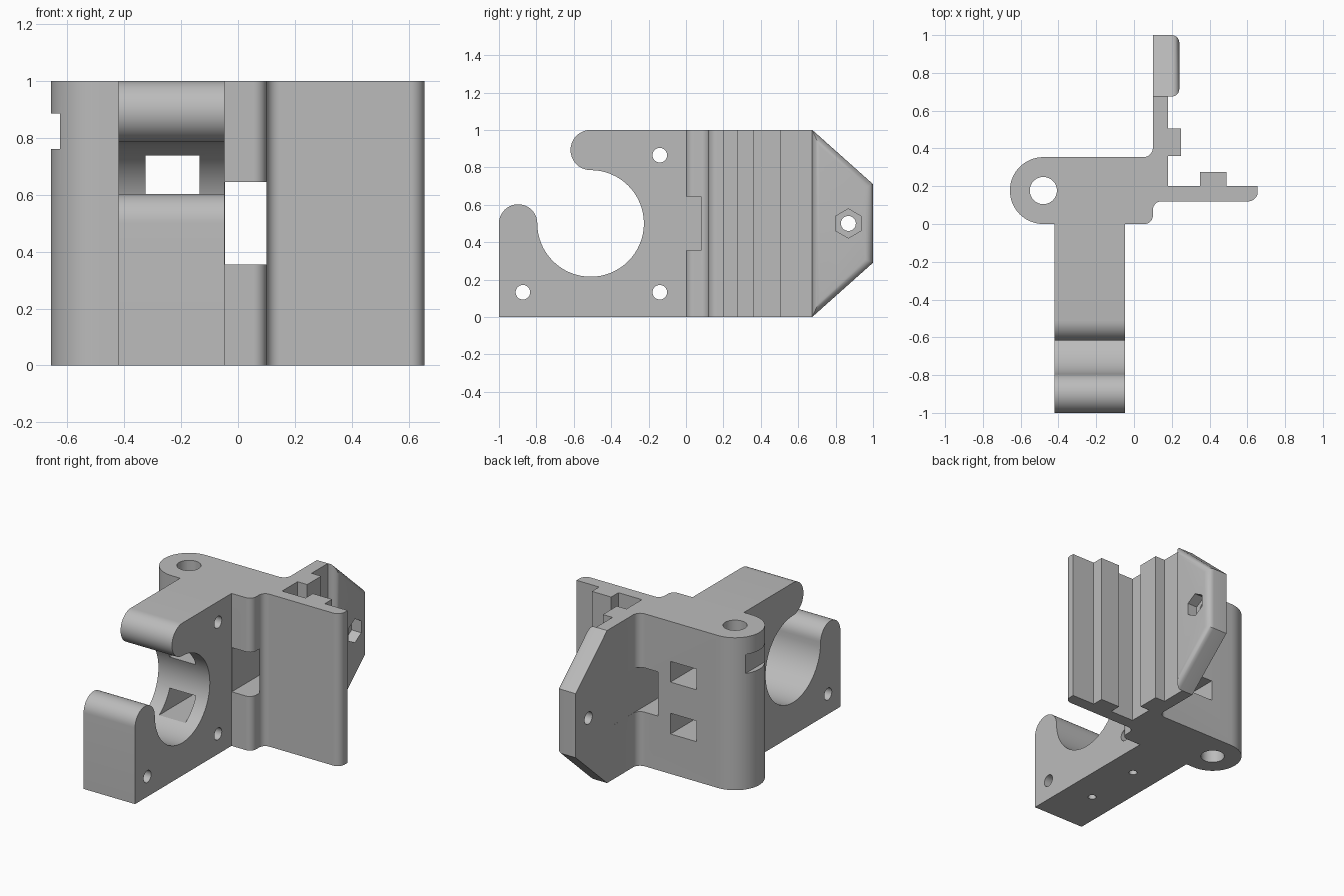
import bpy, bmesh
from math import sin, cos, radians

cube = bpy.data.objects.get("Cube")
if cube:
    bpy.data.objects.remove(cube, do_unlink=True)

grey = bpy.data.materials.new("plain grey")
grey.use_nodes = True
colour = (0.5, 0.5, 0.5, 1)
grey.diffuse_color = colour
grey.node_tree.nodes["Principled BSDF"].inputs["Base Color"].default_value = colour


def arc(cu, cv, r, start, end, n=12):
    """Points on an arc, angles in degrees."""
    angles = [radians(start + (end - start) * i / n) for i in range(n + 1)]
    return [(cu + r * cos(a), cv + r * sin(a)) for a in angles]


def prism(name, points, axis, low, high, bevel=0):
    """Extrude a closed profile along x, y or z; bevel rounds the high face."""
    place = {"x": lambda u, v, w: (w, u, v),
             "y": lambda u, v, w: (u, w, v),
             "z": lambda u, v, w: (u, v, w)}[axis]
    bm = bmesh.new()
    ends = [[bm.verts.new(place(u, v, w)) for u, v in points] for w in (low, high)]
    bm.faces.new(ends[0])
    cap = bm.faces.new(ends[1])
    n = len(points)
    for i in range(n):
        j = (i + 1) % n
        bm.faces.new((ends[0][i], ends[0][j], ends[1][j], ends[1][i]))
    bmesh.ops.recalc_face_normals(bm, faces=bm.faces)
    if bevel:
        bmesh.ops.bevel(bm, geom=list(cap.edges), offset=bevel, segments=6,
                        profile=0.5, affect="EDGES")
    mesh = bpy.data.meshes.new(name)
    bm.to_mesh(mesh)
    bm.free()
    mesh.materials.append(grey)
    obj = bpy.data.objects.new(name, mesh)
    bpy.context.collection.objects.link(obj)
    return obj


def rect(u0, u1, v0, v1):
    return [(u0, v0), (u1, v0), (u1, v1), (u0, v1)]


def circle(u, v, r, n=32):
    return arc(u, v, r, 0, 360, n)[:-1]


def cut(obj, points, axis, low, high):
    """Subtract a prism from a part."""
    cutter = prism("cutter", points, axis, low, high)
    cutter.hide_render = True
    mod = obj.modifiers.new("cut", "BOOLEAN")
    mod.operation = "DIFFERENCE"
    mod.solver = "EXACT"
    mod.object = cutter
    bpy.context.view_layer.objects.active = obj
    bpy.ops.object.modifier_apply(modifier=mod.name)
    bpy.data.objects.remove(cutter, do_unlink=True)


# Body: rounded hinge end, front plate, back plate and their ribs
plan = (
    arc(-0.48, 0.177, 0.177, 90, 270, 32)
    + arc(0.055, 0.045, 0.045, -90, 0)
    + arc(0.145, 0.075, 0.045, 180, 90)
    + arc(0.605, 0.17, 0.05, -90, 0)
    + [(0.655, 0.2), (0.49, 0.2), (0.49, 0.275), (0.35, 0.275), (0.35, 0.2),
       (0.18, 0.2), (0.18, 0.36), (0.25, 0.36), (0.25, 0.505), (0.18, 0.505),
       (0.18, 0.675), (0.1, 0.675)]
    + arc(0.05, 0.404, 0.05, 0, -90)
)
body = prism("body", plan, "z", 0, 1)
cut(body, circle(-0.48, 0.177, 0.072), "z", -0.1, 1.1)        # hinge hole
cut(body, rect(-0.045, 0.1005, 0.355, 0.645), "y", -0.1, 0.6)  # belt window
cut(body, rect(-0.8, -0.625, 0.76, 0.885), "y", -0.1, 0.5)     # side notch

# Arm with an open round cradle
side = (
    [(-1, 0), (0, 0), (0, 1)]
    + arc(-0.51, 0.8925, 0.1075, 90, 270, 20)
    + arc(-0.51, 0.5, 0.285, 90, -180, 48)[1:]
    + arc(-0.8975, 0.5, 0.1025, 0, 180, 20)[1:]
)
arm = prism("cradle_arm", side, "x", -0.42, -0.047)
for y, z in ((-0.14, 0.865), (-0.14, 0.132), (-0.872, 0.132)):
    cut(arm, circle(y, z, 0.039), "x", -0.6, 0.1)              # bolt holes
for y in (-0.68, -0.29):
    cut(arm, circle(-0.235, y, 0.025), "z", -0.1, 0.15)        # blind base holes

# Strap slots running through the body into the cradle
for z in (0.33, 0.67):
    for part in (body, arm):
        cut(part, rect(-0.325, -0.135, z - 0.068, z + 0.068), "y", -0.5, 0.5)

# Tapered end pad with a nut pocket
outline = [(0.675, 0), (1, 0.29), (1, 0.71), (0.675, 1)]
pad = prism("end_pad", outline, "x", 0.1, 0.24, bevel=0.04)
cut(pad, circle(0.868, 0.5, 0.04), "x", 0, 0.4)
cut(pad, arc(0.868, 0.5, 0.078, 30, 330, 5), "x", 0.17, 0.4)

# Smooth the round surfaces, keep edges crisp
bpy.ops.object.select_all(action="DESELECT")
for part in (body, arm, pad):
    part.select_set(True)
bpy.context.view_layer.objects.active = body
bpy.ops.object.shade_smooth_by_angle(angle=radians(30))
